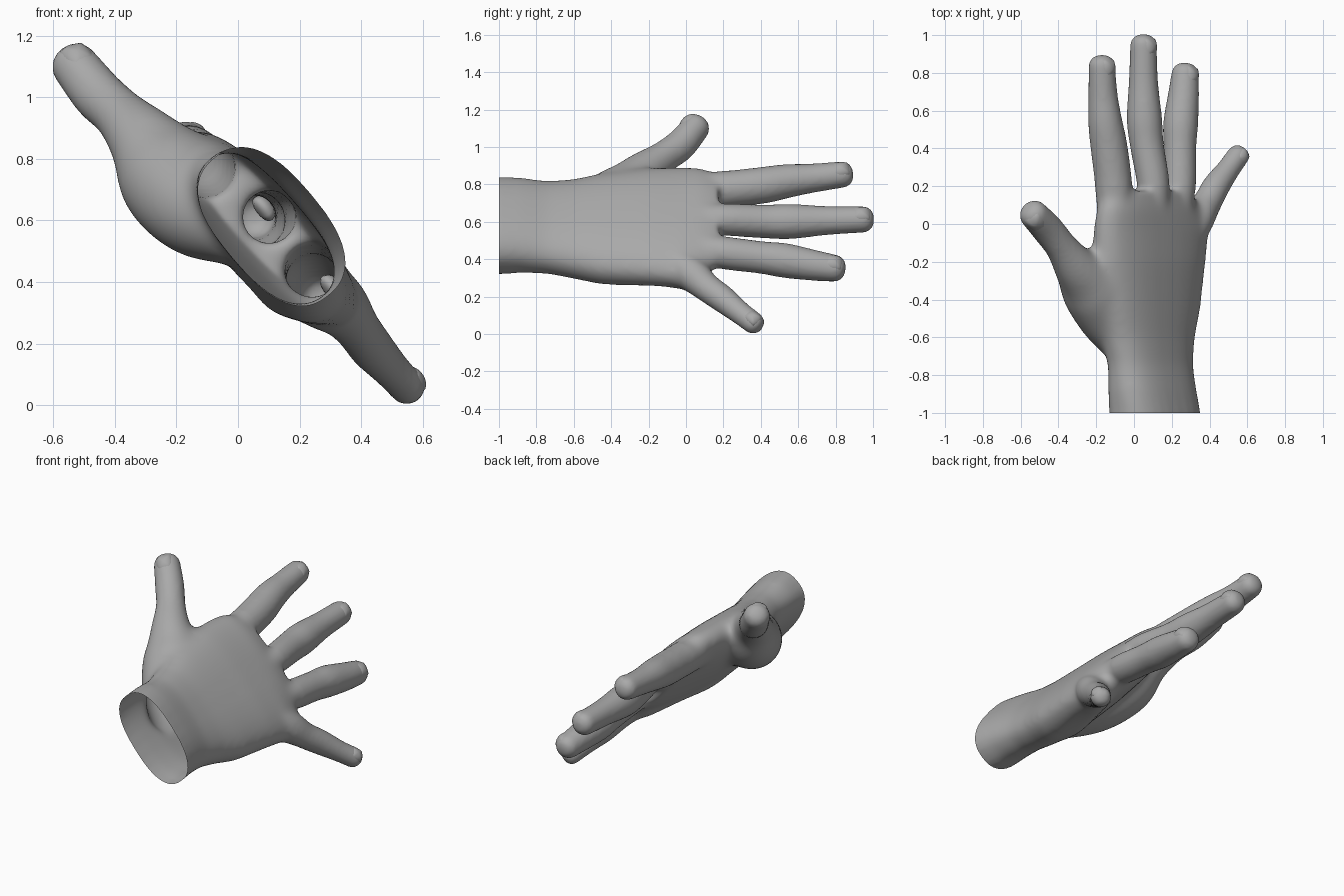
import bpy, bmesh, math
from mathutils import Vector

if "Cube" in bpy.data.objects:
    bpy.data.objects.remove(bpy.data.objects["Cube"])

skin = bpy.data.materials.new("neutral_grey")
skin.diffuse_color = (0.4, 0.4, 0.4, 1)
skin.use_nodes = True
skin.node_tree.nodes["Principled BSDF"].inputs["Base Color"].default_value = skin.diffuse_color

bm = bmesh.new()


def loft(rings):
    """Skin a list of equal-length point rings into a closed solid."""
    loops = [[bm.verts.new(p) for p in ring] for ring in rings]
    n = len(loops[0])
    for a, b in zip(loops, loops[1:]):
        for i in range(n):
            bm.faces.new((a[i], a[(i + 1) % n], b[(i + 1) % n], b[i]))
    bm.faces.new(loops[0][::-1])
    bm.faces.new(loops[-1])


def spline(pts, steps=5):
    """Smooth path through the control points (position + radius)."""
    p = [Vector(q) for q in pts]
    p = [2 * p[0] - p[1]] + p + [2 * p[-1] - p[-2]]
    out = []
    for a, b, c, d in zip(p, p[1:], p[2:], p[3:]):
        for k in range(steps):
            t = k / steps
            out.append(0.5 * (2 * b + (c - a) * t + (2 * a - 5 * b + 4 * c - d) * t * t
                              + (3 * b - a - 3 * c + d) * t ** 3))
    return out + [p[-2]]


def digit(pts, sides=20):
    """Tapering tube with a blunt rounded tip."""
    path = spline(pts)
    pos = [q.to_3d() for q in path]
    rad = [q[3] for q in path]
    end = (pos[-1] - pos[-2]).normalized()
    tip, r = pos[-1].copy(), rad[-1]
    for k in range(1, 6):
        a = k * math.radians(16.5)
        pos.append(tip + end * r * 0.85 * math.sin(a))
        rad.append(r * math.cos(a) ** 0.8)
    rings = []
    for i, c in enumerate(pos):
        t = (pos[min(i + 1, len(pos) - 1)] - pos[max(i - 1, 0)]).normalized()
        u = Vector((0.7, 0, 0.7)).cross(t).normalized()
        v = t.cross(u)
        rings.append([c + rad[i] * (u * math.cos(2 * math.pi * j / sides)
                                    + v * math.sin(2 * math.pi * j / sides))
                      for j in range(sides)])
    loft(rings)
    return tip, end, r


# Wrist and palm: y, centre x, centre z, half width, half thickness, tilt
palm = [(-1.15, .112, .58, .292, .168, 50), (-1.0, .11, .58, .291, .166, 50),
        (-.88, .097, .582, .29, .154, 50), (-.74, .086, .57, .29, .14, 50),
        (-.6, .075, .562, .318, .145, 49), (-.45, .07, .562, .365, .15, 48),
        (-.2, .076, .573, .398, .142, 47), (-.02, .09, .572, .412, .126, 47),
        (.08, .08, .592, .38, .114, 48), (.175, .072, .603, .305, .09, 48)]
rings = []
for y, cx, cz, a, b, deg in palm:
    c, s = math.cos(math.radians(deg)), math.sin(math.radians(deg))
    ring = []
    for j in range(32):
        t = 2 * math.pi * j / 32
        p = a * math.copysign(abs(math.cos(t)) ** 0.8, math.cos(t))
        q = b * math.copysign(abs(math.sin(t)) ** 0.8, math.sin(t))
        ring.append((cx + p * c + q * s, y, cz - p * s + q * c))
    rings.append(ring)
loft(rings)

# Fleshy heel of the palm below the little finger
digit([(.12, -.68, .5, .09), (.165, -.45, .425, .13), (.23, -.2, .385, .12),
       (.3, .02, .335, .105)])

# Fingers and thumb
digits = {
    "index": [(-.075, -.05, .735, .098), (-.1, .1, .765, .1), (-.112, .25, .777, .099),
              (-.134, .42, .797, .098), (-.152, .54, .818, .091), (-.164, .68, .834, .078),
              (-.17, .835, .853, .071)],
    "middle": [(.1, 0, .61, .08), (.103, .2, .612, .086), (.068, .42, .602, .09),
               (.055, .56, .602, .094), (.05, .75, .607, .078), (.05, .945, .613, .071)],
    "ring": [(.22, 0, .47, .08), (.24, .2, .435, .088), (.243, .4, .41, .087),
             (.247, .53, .393, .093), (.262, .68, .368, .083), (.27, .792, .352, .073)],
    "little": [(.23, -.14, .44, .095), (.325, .02, .328, .097), (.385, .11, .25, .078),
               (.435, .2, .185, .073), (.5, .29, .113, .062), (.551, .362, .059, .06)],
    "thumb": [(.02, -.7, .57, .12), (-.12, -.5, .64, .168), (-.218, -.33, .742, .176),
              (-.305, -.23, .86, .12), (-.383, -.12, .945, .088), (-.455, -.03, 1.01, .085),
              (-.53, .05, 1.103, .077)],
}
tips = {name: digit(pts) for name, pts in digits.items()}
bmesh.ops.recalc_face_normals(bm, faces=bm.faces[:])

mesh = bpy.data.meshes.new("hand")
bm.to_mesh(mesh)
bm.free()
hand = bpy.data.objects.new("hand", mesh)
bpy.context.collection.objects.link(hand)
bpy.context.view_layer.objects.active = hand
hand.select_set(True)

# Fuse the parts into one skin
rem = hand.modifiers.new("fuse", 'REMESH')
rem.mode = 'VOXEL'
rem.voxel_size = 0.013
bpy.ops.object.modifier_apply(modifier="fuse")

# Soften everything lightly, and the palm and thumb root much more
group = hand.vertex_groups.new(name="palm")
for v in hand.data.vertices:
    x, y, z = v.co
    w = min((y + .95) / .15, (.2 - y) / .12, (x + .42) / .12, (.4 - x) / .1, 1)
    if w > 0:
        group.add([v.index], w, 'REPLACE')
for name, count, vg in (("soften", 7, ""), ("blend", 55, "palm")):
    soft = hand.modifiers.new(name, 'SMOOTH')
    soft.factor = 0.5
    soft.iterations = count
    soft.vertex_group = vg
    bpy.ops.object.modifier_apply(modifier=name)

# Open the wrist so the hand is a hollow shell
bm = bmesh.new()
bm.from_mesh(hand.data)
bmesh.ops.bisect_plane(bm, geom=bm.verts[:] + bm.edges[:] + bm.faces[:],
                       plane_co=(0, -1, 0), plane_no=(0, -1, 0), clear_outer=True)
bm.to_mesh(hand.data)
bm.free()
hand.data.materials.clear()
hand.data.materials.append(skin)
bpy.ops.object.shade_smooth_by_angle(angle=math.radians(50))

# Nails: thin rounded plates sunk into the back of each tip
for name, (tip, along, r) in tips.items():
    up = Vector((.2, -.8, .55)) if name == "thumb" else Vector((.78, 0, .62))
    up = (up - along * up.dot(along)).normalized()
    side = along.cross(up)
    nb = bmesh.new()
    bmesh.ops.create_uvsphere(nb, u_segments=24, v_segments=12, radius=1)
    for v in nb.verts:
        x, y, z = v.co
        k = max(abs(x), abs(y), 1e-6)
        k = (math.hypot(x, y) / k) ** 0.4   # squarer outline
        lift = .66 + z * .42 - .16 * max(0, y) ** 2 - .08 * x * x
        v.co = (tip + along * r * (y * k * .75 - .1) + side * x * k * r * .66
                + up * r * lift)
    nm = bpy.data.meshes.new(name + "_nail")
    bmesh.ops.recalc_face_normals(nb, faces=nb.faces[:])
    nb.to_mesh(nm)
    nb.free()
    nm.materials.append(skin)
    nm.shade_smooth()
    bpy.context.collection.objects.link(bpy.data.objects.new(name + "_nail", nm))
